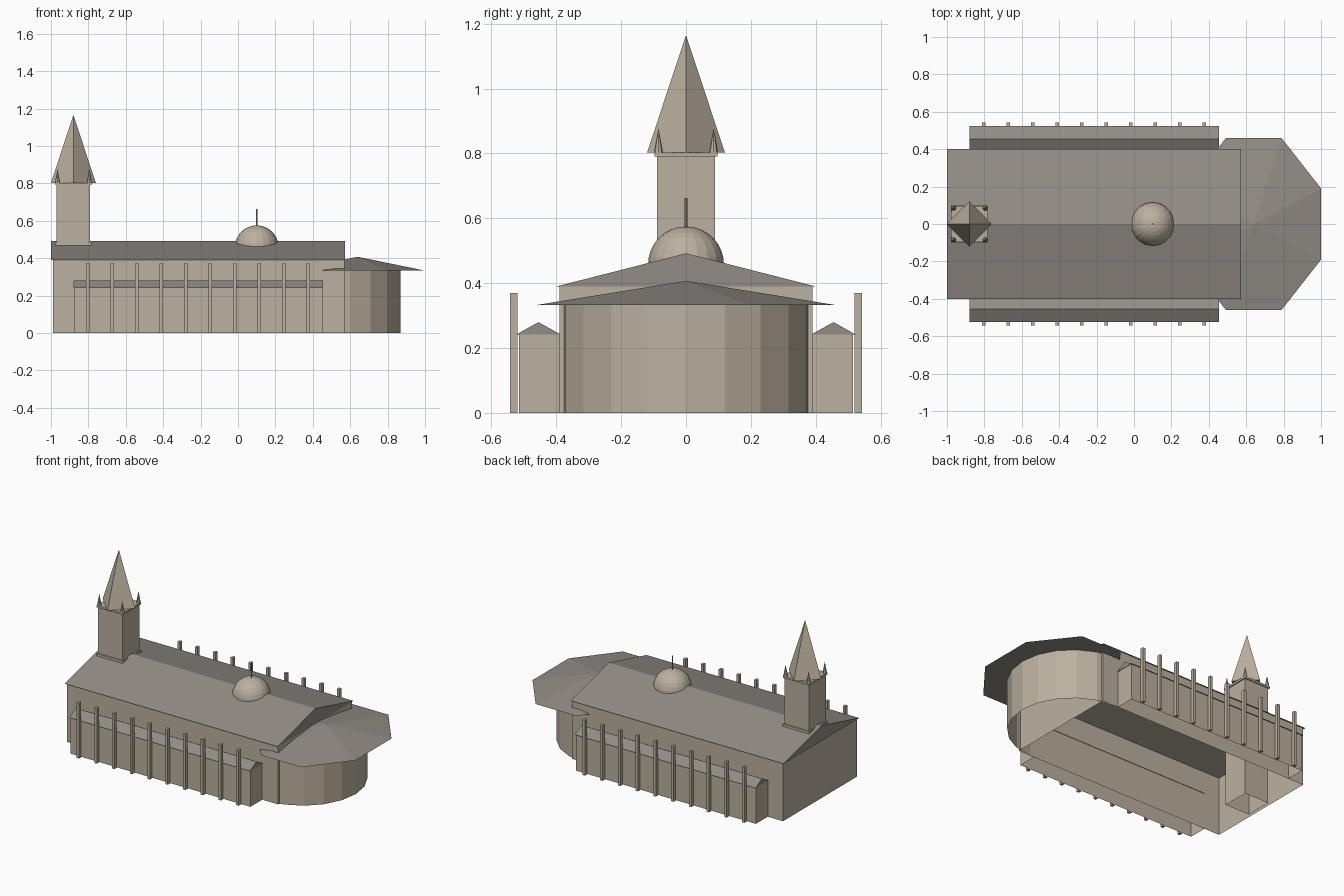
import bpy, bmesh, math
from mathutils import Matrix

cube = bpy.data.objects.get("Cube")
if cube:
    bpy.data.objects.remove(cube, do_unlink=True)


def material(name, rgb):
    m = bpy.data.materials.new(name)
    m.use_nodes = True
    m.diffuse_color = (*rgb, 1)
    m.node_tree.nodes["Principled BSDF"].inputs["Base Color"].default_value = (*rgb, 1)
    return m


STONE = material("pale stone", (0.50, 0.44, 0.35))
ROOF = material("grey roof", (0.29, 0.265, 0.238))


def finish(name, bm, mat):
    bmesh.ops.recalc_face_normals(bm, faces=bm.faces)
    mesh = bpy.data.meshes.new(name)
    bm.to_mesh(mesh)
    bm.free()
    mesh.materials.append(mat)
    obj = bpy.data.objects.new(name, mesh)
    bpy.context.collection.objects.link(obj)
    return obj


def box(name, x, y, z, mat=STONE, open_bottom=False):
    """Box from (min, max) pairs, optionally without a floor."""
    bm = bmesh.new()
    bmesh.ops.create_cube(bm, size=1)
    if open_bottom:
        floor = [f for f in bm.faces if f.normal.z < -0.5]
        bmesh.ops.delete(bm, geom=floor, context='FACES')
    spans = (x, y, z)
    bm.transform(Matrix.Translation([sum(s) / 2 for s in spans])
                 @ Matrix.Diagonal([s[1] - s[0] for s in spans] + [1]))
    return finish(name, bm, mat)


def gable(name, x, y, z):
    """Triangular roof prism with its ridge along x."""
    bm = bmesh.new()
    ends = [[bm.verts.new((px, py, pz)) for py, pz in
             ((y[0], z[0]), (y[1], z[0]), (sum(y) / 2, z[1]))] for px in x]
    a, b = ends
    bm.faces.new(a)
    bm.faces.new(b)
    for i in range(3):
        j = (i + 1) % 3
        bm.faces.new((a[i], a[j], b[j], b[i]))
    return finish(name, bm, ROOF)


def cone(name, sides, radius, centre, z, turn=0, stretch=1, tip=0, mat=STONE):
    """Upright cone or prism, optionally turned and squeezed along x."""
    bm = bmesh.new()
    bmesh.ops.create_cone(bm, cap_ends=True, segments=sides, radius1=radius,
                          radius2=tip, depth=z[1] - z[0])
    bm.transform(Matrix.Translation((*centre, sum(z) / 2))
                 @ Matrix.Diagonal((stretch, 1, 1, 1))
                 @ Matrix.Rotation(turn, 4, 'Z'))
    return finish(name, bm, mat)


# Nave
box("nave_walls", (-0.99, 0.57), (-0.39, 0.39), (0, 0.39), open_bottom=True)
gable("nave_roof", (-1, 0.572), (-0.4, 0.4), (0.39, 0.492))

# Side aisles with their rows of buttresses
for side, label in ((-1, "front"), (1, "back")):
    def across(a, b):
        return tuple(sorted((side * a, side * b)))
    box(label + "_aisle_walls", (-0.877, 0.452), across(0.39, 0.515), (0, 0.242),
        open_bottom=True)
    gable(label + "_aisle_roof", (-0.88, 0.455), across(0.387, 0.523), (0.242, 0.28))
    for i in range(10):
        x = -0.803 + 0.131 * i
        box(f"{label}_buttress_{i + 1}", (x - 0.009, x + 0.009),
            across(0.52, 0.543), (0, 0.37))

# Apse: half-round wall under a squeezed octagonal roof
bm = bmesh.new()
rim = [bm.verts.new((0.48 + 0.39 * math.cos(a), 0.39 * math.sin(a), 0))
       for a in (math.radians(18 * k) for k in range(-5, 6))]
edges = [bm.edges.new(pair) for pair in zip(rim, rim[1:])]
wall = bmesh.ops.extrude_edge_only(bm, edges=edges)["geom"]
bmesh.ops.translate(bm, vec=(0, 0, 0.335),
                    verts=[v for v in wall if isinstance(v, bmesh.types.BMVert)])
apse = finish("apse_wall", bm, STONE)
if apse.data.polygons[5].normal.x < 0:
    apse.data.flip_normals()
cone("apse_roof", 8, 0.497, (0.64, 0), (0.333, 0.407), math.pi / 8, 0.785, mat=ROOF)

# Tower
TX = -0.88


def tower_block(name, half, z, open_bottom=False):
    box(name, (TX - half, TX + half), (-half, half), z, open_bottom=open_bottom)


tower_block("tower_shaft", 0.09, (0, 0.79), True)
tower_block("tower_plinth", 0.098, (0.44, 0.483))
tower_block("tower_cornice", 0.097, (0.79, 0.803))
cone("spire", 4, 0.12, (TX, 0), (0.803, 1.165))
for sx in (-1, 1):
    for sy in (-1, 1):
        cone(f"pinnacle_{'left' if sx > 0 else 'right'}_{'back' if sy > 0 else 'front'}",
             8, 0.014, (TX + sx * 0.085, sy * 0.085), (0.803, 0.878))

# Dome and finial
bm = bmesh.new()
bmesh.ops.create_uvsphere(bm, u_segments=20, v_segments=16, radius=0.117)
lower = [v for v in bm.verts if v.co.z < -0.001]
bmesh.ops.delete(bm, geom=lower, context='VERTS')
bm.transform(Matrix.Translation((0.1, 0, 0.458)))
finish("dome", bm, STONE)
cone("dome_finial", 8, 0.004, (0.1, 0), (0.57, 0.663), tip=0.004)
